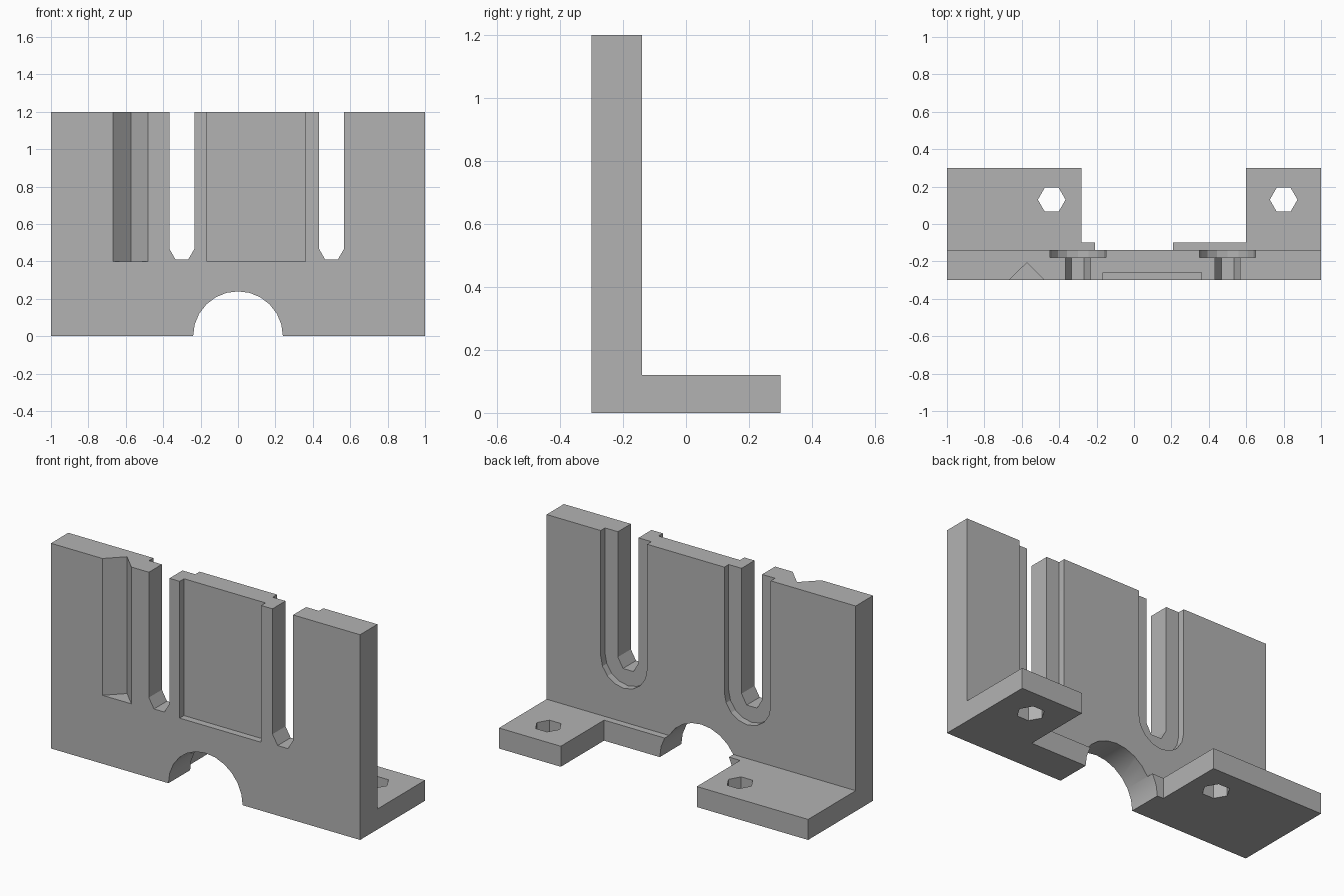
import bpy, math
from mathutils import Vector

if "Cube" in bpy.data.objects:
    bpy.data.objects.remove(bpy.data.objects["Cube"])

GREY = (0.45, 0.45, 0.45, 1)
mat = bpy.data.materials.new("plain_grey")
mat.use_nodes = True
mat.diffuse_color = GREY
mat.node_tree.nodes["Principled BSDF"].inputs["Base Color"].default_value = GREY

FRONT, BACK, TOP, OVER = -0.3, -0.14, 1.2, 1.3
SLOT_Z = 0.467


def prism(name, outline, lo, hi, axis):
    """Extrude a 2D outline along y (outline in xz) or z (outline in xy)."""
    def place(p, h):
        return Vector((p[0], h, p[1])) if axis == "y" else Vector((p[0], p[1], h))
    n = len(outline)
    verts = [place(p, h) for h in (lo, hi) for p in outline]
    faces = [list(range(n))[::-1], list(range(n, 2 * n))]
    faces += [[i, (i + 1) % n, (i + 1) % n + n, i + n] for i in range(n)]
    if axis == "y":
        faces = [f[::-1] for f in faces]
    mesh = bpy.data.meshes.new(name)
    mesh.from_pydata(verts, [], faces)
    mesh.materials.append(mat)
    obj = bpy.data.objects.new(name, mesh)
    bpy.context.collection.objects.link(obj)
    return obj


def ring(x, y, r, sides):
    return [(x + r * math.cos(math.tau * i / sides), y + r * math.sin(math.tau * i / sides))
            for i in range(sides)]


def u_shape(x, r, sides):
    """Half polygon at the bottom, open straight up past the top edge."""
    low = ring(x, SLOT_Z, r, sides)[sides // 2:]
    return low + [(x + r, SLOT_Z), (x + r, OVER), (x - r, OVER)]


def rect(x0, x1, y0, y1):
    return [(x0, y0), (x1, y0), (x1, y1), (x0, y1)]


# L-shaped body: upright plate and foot
bracket = prism("bracket", [(FRONT, 0), (0.3, 0), (0.3, 0.12), (BACK, 0.12),
                            (BACK, TOP), (FRONT, TOP)], -1, 1, "y")
for v in bracket.data.vertices:
    x, y, z = v.co
    v.co = (y, x, z)
bracket.data.flip_normals()

# Foot: stepped gap in the middle and hexagonal bolt holes
cutters = [
    prism("foot_gap_cutter", [(-0.28, 0.4), (-0.28, -0.1), (-0.207, -0.1), (-0.207, BACK),
                              (0.2, BACK), (0.2, -0.1), (0.6, -0.1), (0.6, 0.4)],
          -0.1, 0.2, "z"),
    prism("left_bolt_cutter", ring(0.8, 0.13, 0.074, 6), -0.1, 0.2, "z"),
    prism("right_bolt_cutter", ring(-0.44, 0.13, 0.074, 6), -0.1, 0.2, "z"),
    # Arch through the base
    prism("arch_cutter", ring(0, 0, 0.24, 24), -0.4, 0.4, "y"),
    # Shallow panel and V groove on the front
    prism("panel_cutter", rect(-0.167, 0.36, -0.4, -0.26), 0.4, OVER, "z"),
    prism("groove_cutter", [(-0.667, -0.4), (-0.48, -0.4), (-0.48, FRONT),
                            (-0.573, -0.207), (-0.667, FRONT)], 0.4, OVER, "z"),
]
# Open slots with a wider recess behind each
for side, x in (("right", -0.3), ("left", 0.5)):
    cutters.append(prism(side + "_slot_cutter", u_shape(x, 0.0667, 6), -0.4, 0, "y"))
    cutters.append(prism(side + "_recess_cutter", u_shape(x, 0.15, 16), -0.18, 0, "y"))

bpy.context.view_layer.objects.active = bracket
for cutter in cutters:
    cutter.hide_render = True
    mod = bracket.modifiers.new(cutter.name, "BOOLEAN")
    mod.operation, mod.solver, mod.object = "DIFFERENCE", "EXACT", cutter
    bpy.ops.object.modifier_apply(modifier=mod.name)
    bpy.data.objects.remove(cutter)

bpy.ops.object.select_all(action="DESELECT")
bracket.select_set(True)
bpy.ops.object.shade_smooth_by_angle(angle=math.radians(18))
